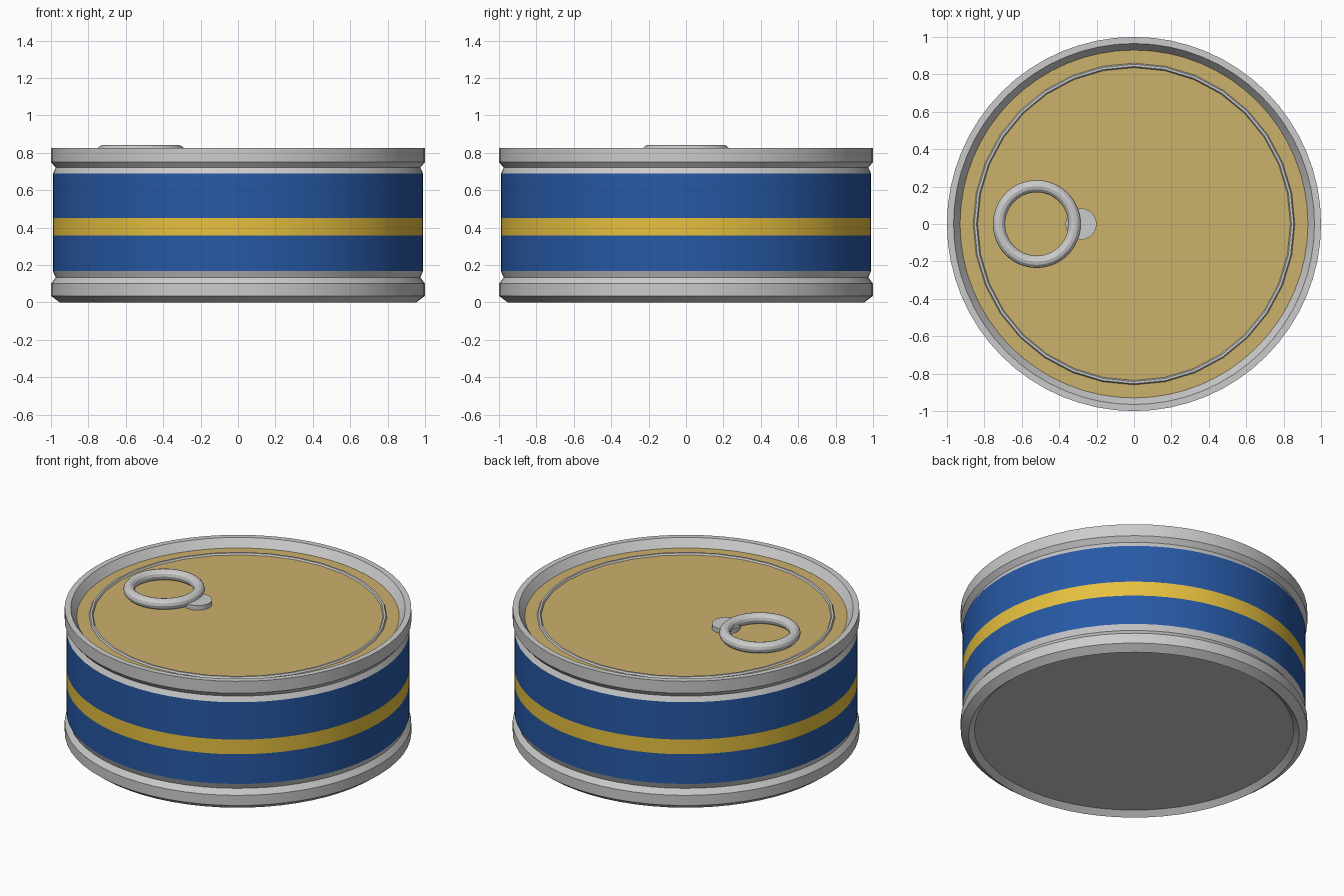
import bpy, bmesh
from math import cos, sin, pi, radians

if "Cube" in bpy.data.objects:
    bpy.data.objects.remove(bpy.data.objects["Cube"])

SEG = 64
LID_Z = 0.775


def material(name, rgb):
    m = bpy.data.materials.new(name)
    m.diffuse_color = (*rgb, 1)
    m.use_nodes = True
    m.node_tree.nodes["Principled BSDF"].inputs["Base Color"].default_value = m.diffuse_color
    return m


def smooth(ob):
    bpy.ops.object.select_all(action='DESELECT')
    ob.select_set(True)
    bpy.context.view_layer.objects.active = ob
    bpy.ops.object.shade_smooth_by_angle(angle=radians(25))


def lathe(name, profile, mat=None, cap_start=False, cap_end=False):
    """Revolve (radius, z) points, listed upwards on the outside, around z."""
    bm = bmesh.new()
    rings = [[bm.verts.new((r * cos(2 * pi * i / SEG), r * sin(2 * pi * i / SEG), z))
              for i in range(SEG)] for r, z in profile]
    for a, b in zip(rings, rings[1:]):
        for i in range(SEG):
            j = (i + 1) % SEG
            bm.faces.new((a[i], a[j], b[j], b[i]))
    if cap_start:
        bm.faces.new(rings[0][::-1])
    if cap_end:
        bm.faces.new(rings[-1])
    me = bpy.data.meshes.new(name)
    bm.to_mesh(me)
    bm.free()
    ob = bpy.data.objects.new(name, me)
    bpy.context.collection.objects.link(ob)
    if mat:
        me.materials.append(mat)
    smooth(ob)
    return ob


def torus(name, loc, major, minor, n_major, n_minor):
    bpy.ops.mesh.primitive_torus_add(location=loc, major_radius=major, minor_radius=minor,
                                     major_segments=n_major, minor_segments=n_minor)
    ob = bpy.context.object
    ob.name = name
    smooth(ob)


blue = material("label_blue", (0.02, 0.10, 0.38))
gold = material("label_gold", (0.80, 0.53, 0.05))
tan = material("lid_tan", (0.60, 0.44, 0.15))

# Bottom: recessed base, chamfered rim and lower groove
lathe("base_rim", [(0.92, 0.03), (0.954, 0), (1, 0.035), (1, 0.10), (0.975, 0.133), (0.99, 0.168)],
      cap_start=True)

# Printed label bands
for name, z0, z1, mat in (("label_lower", 0.168, 0.357, blue),
                          ("label_stripe", 0.357, 0.45, gold),
                          ("label_upper", 0.45, 0.688, blue)):
    lathe(name, [(0.99, z0), (0.99, z1)], mat)

# Upper groove, rim and sloped inner wall
lathe("top_rim", [(0.99, 0.688), (0.975, 0.72), (1, 0.75), (1, 0.826), (0.965, 0.826), (0.93, LID_Z)])

# Lid panel with its raised bead
lathe("lid", [(0.93, LID_Z)], tan, cap_end=True)
torus("lid_bead", (0, 0, LID_Z), 0.848, 0.012, 32, 6)

# Pull ring and its rivet
torus("pull_ring", (-0.52, 0, 0.808), 0.202, 0.033, 48, 12)
bpy.ops.mesh.primitive_cylinder_add(vertices=32, radius=0.083, depth=0.03,
                                    location=(-0.283, 0, LID_Z + 0.015))
bpy.context.object.name = "ring_rivet"
smooth(bpy.context.object)
